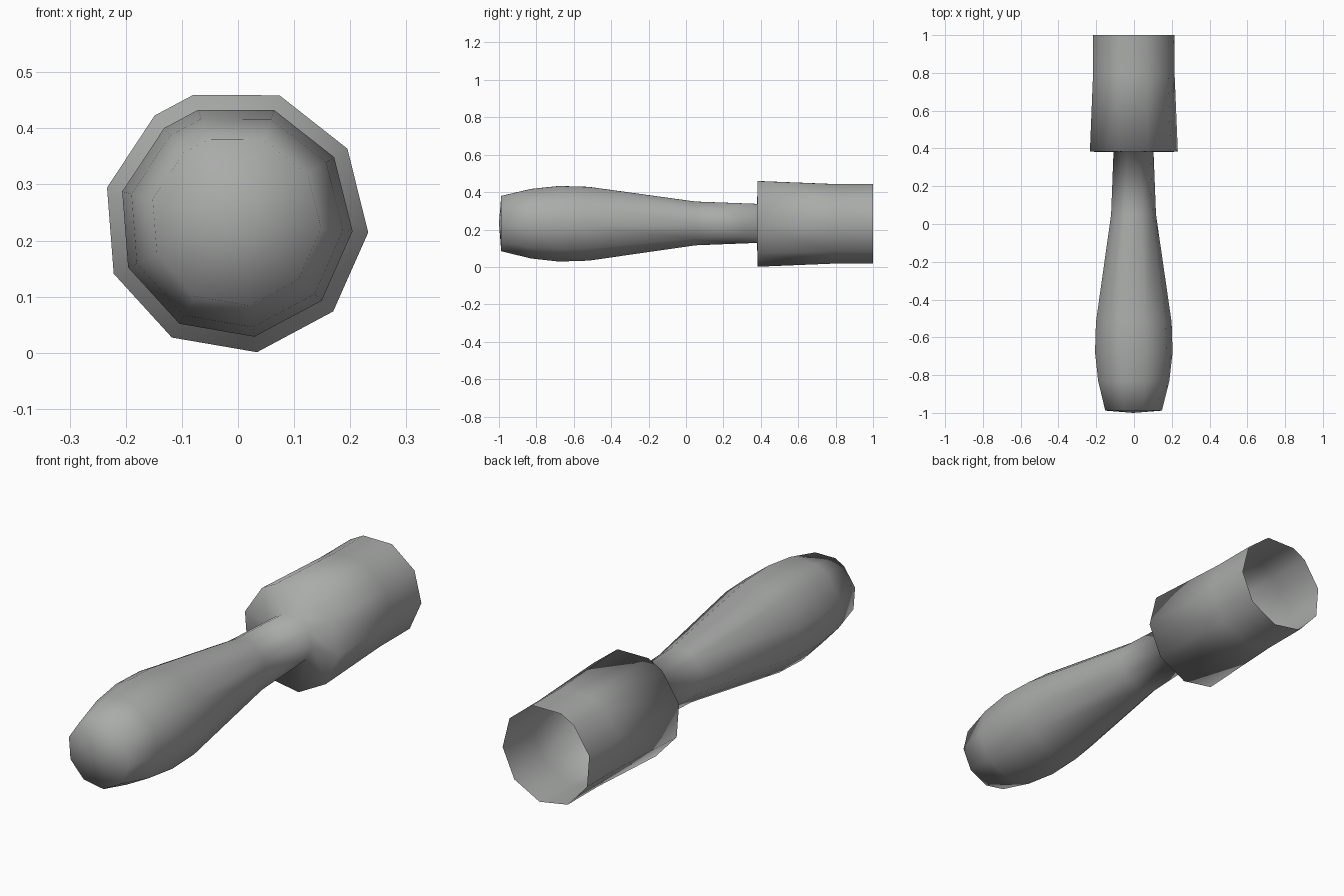
import bpy, bmesh, math

if "Cube" in bpy.data.objects:
    bpy.data.objects.remove(bpy.data.objects["Cube"])

grey = bpy.data.materials.new("mid grey")
grey.diffuse_color = (0.40, 0.41, 0.40, 1)
grey.use_nodes = True
grey.node_tree.nodes["Principled BSDF"].inputs["Base Color"].default_value = grey.diffuse_color

CX, CZ = -0.004, 0.235
# slightly uneven ten-sided section: nine equal steps and one half step
ANGLES = [math.radians(108.7 - 37.9 * i) for i in range(10)]

# (y, radius) from the rounded butt, along the handle, to the open socket
PROFILE = [(-0.988, 0.153), (-0.83, 0.192), (-0.68, 0.209), (-0.52, 0.204),
           (0.05, 0.121), (0.38, 0.108), (0.383, 0.237), (0.79, 0.220), (1.0, 0.220)]

bm = bmesh.new()
rings = [[bm.verts.new((CX + r * math.cos(a), y, CZ + r * math.sin(a))) for a in ANGLES]
         for y, r in PROFILE]

# side walls, including the shoulder between handle and socket
for a, b in zip(rings, rings[1:]):
    for i in range(10):
        j = (i + 1) % 10
        bm.faces.new((a[i], a[j], b[j], b[i]))

# shallow domed butt
tip = bm.verts.new((CX, -1.0, CZ))
for i in range(10):
    bm.faces.new((tip, rings[0][(i + 1) % 10], rings[0][i]))

bmesh.ops.recalc_face_normals(bm, faces=bm.faces)
# open shell: make sure the butt faces outward
bm.faces.ensure_lookup_table()
if bm.faces[-1].normal.y > 0:
    bmesh.ops.reverse_faces(bm, faces=bm.faces)
for f in bm.faces:
    f.smooth = True

mesh = bpy.data.meshes.new("handle_with_socket")
bm.to_mesh(mesh)
bm.free()
mesh.materials.append(grey)
bpy.context.collection.objects.link(bpy.data.objects.new("handle_with_socket", mesh))
